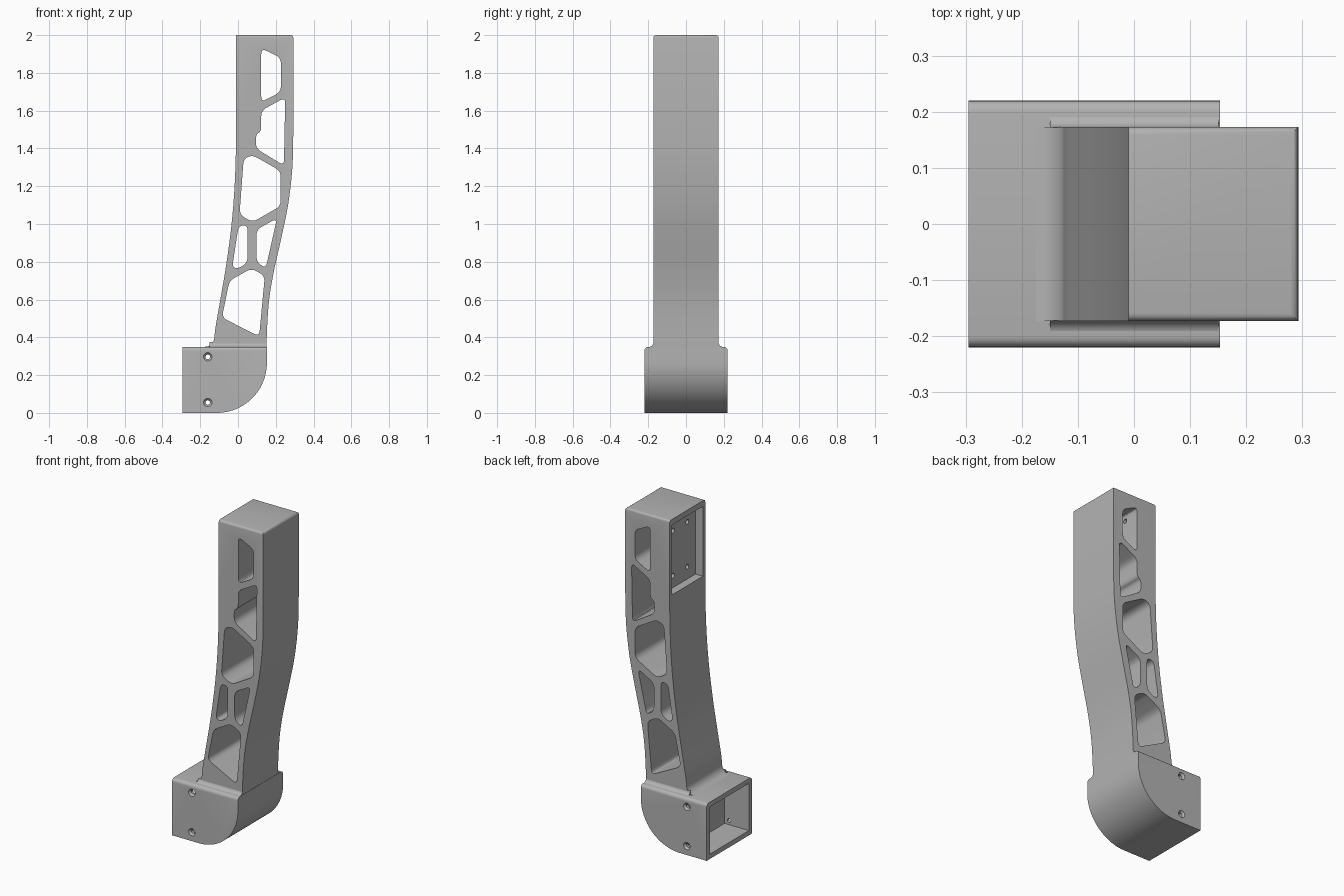
import bpy, bmesh
from math import pi, sin, cos
from mathutils import Vector, Matrix

if "Cube" in bpy.data.objects:
    bpy.data.objects.remove(bpy.data.objects["Cube"])

grey = bpy.data.materials.new("satin grey")
grey.use_nodes = True
grey.diffuse_color = (0.45, 0.45, 0.45, 1)
grey.node_tree.nodes["Principled BSDF"].inputs["Base Color"].default_value = (0.45, 0.45, 0.45, 1)


def finish(name, bm):
    bmesh.ops.recalc_face_normals(bm, faces=bm.faces)
    mesh = bpy.data.meshes.new(name)
    bm.to_mesh(mesh)
    bm.free()
    mesh.materials.append(grey)
    obj = bpy.data.objects.new(name, mesh)
    bpy.context.collection.objects.link(obj)
    return obj


def prism(points, y0, y1):
    """Extrude an x-z outline along y."""
    bm = bmesh.new()
    face = bm.faces.new([bm.verts.new((x, y0, z)) for x, z in points])
    new = bmesh.ops.extrude_face_region(bm, geom=[face])["geom"]
    bmesh.ops.translate(bm, vec=(0, y1 - y0, 0),
                        verts=[v for v in new if isinstance(v, bmesh.types.BMVert)])
    return bm


def box(x0, x1, y, z0, z1):
    return prism([(x0, z0), (x1, z0), (x1, z1), (x0, z1)], -y, y)


def rod(centre, axis, r1, r2, length):
    bm = bmesh.new()
    turn = Vector((0, 0, 1)).rotation_difference(Vector(axis)).to_matrix().to_4x4()
    bmesh.ops.create_cone(bm, cap_ends=True, segments=24, radius1=r1, radius2=r2, depth=length,
                          matrix=Matrix.Translation(centre) @ turn)
    return bm


def cut(obj, bm):
    cutter = finish("cutter", bm)
    cutter.hide_render = True
    mod = obj.modifiers.new("cut", "BOOLEAN")
    mod.operation, mod.solver, mod.object = "DIFFERENCE", "EXACT", cutter
    bpy.context.view_layer.objects.active = obj
    bpy.ops.object.modifier_apply(modifier=mod.name)
    bpy.data.objects.remove(cutter)


def rounded(points, r):
    """Round every corner of an outline."""
    out = []
    pts = [Vector(p) for p in points]
    for i, p in enumerate(pts):
        a, b = pts[i - 1] - p, pts[(i + 1) % len(pts)] - p
        start = p + a.normalized() * min(r, a.length * 0.45)
        end = p + b.normalized() * min(r, b.length * 0.45)
        for k in range(6):
            t = k / 5
            out.append(start * (1 - t) ** 2 + p * 2 * t * (1 - t) + end * t * t)
    return out


def spline(points, steps=4):
    """Smooth path through the points."""
    p = [Vector(q) for q in points]
    p = [p[0]] + p + [p[-1]]
    out = []
    for a, b, c, d in zip(p, p[1:], p[2:], p[3:]):
        for k in range(steps):
            t = k / steps
            out.append(0.5 * (2 * b + (c - a) * t + (2 * a - 5 * b + 4 * c - d) * t * t
                              + (3 * b - a - 3 * c + d) * t ** 3))
    return out + [p[-1]]


# Curved column with a fillet at its foot and softened top edges
left = spline([(-0.125, 0.40), (-0.118, 0.46), (-0.09, 0.62), (-0.06, 0.8), (-0.034, 1.0),
               (-0.018, 1.2), (-0.011, 1.4), (-0.01, 1.55)])
right = spline([(0.293, 1.5), (0.288, 1.3), (0.265, 1.1), (0.228, 0.92), (0.19, 0.75),
                (0.165, 0.6), (0.154, 0.45), (0.151, 0.34)])
foot = [(-0.175 + 0.05 * sin(a), 0.4 - 0.05 * cos(a)) for a in [k * pi / 16 for k in range(8)]]
bm = prism([(-0.175, 0.34)] + foot + left + [(-0.01, 2), (0.293, 2)] + right, -0.173, 0.173)
top = [e for e in bm.edges if all(v.co.z > 1.99 for v in e.verts)
       and max(v.co.x for v in e.verts) > 0.2]
bmesh.ops.bevel(bm, geom=top, offset=0.014, segments=4, profile=0.5, affect="EDGES")
column = finish("column", bm)

# Lightening windows through the column
windows = [
    [(0.123, 1.93), (0.227, 1.88), (0.227, 1.70), (0.123, 1.645)],
    [(0.123, 1.60), (0.25, 1.67), (0.243, 1.31), (0.095, 1.40), (0.095, 1.475), (0.123, 1.49)],
    [(0.03, 1.345), (0.077, 1.365), (0.226, 1.28), (0.226, 1.095), (0.077, 1.01), (0.008, 1.05)],
    [(0.003, 0.99), (0.05, 0.995), (0.05, 0.795), (-0.003, 0.762), (-0.03, 0.775)],
    [(0.098, 0.97), (0.206, 1.03), (0.147, 0.765), (0.098, 0.80)],
    [(-0.045, 0.70), (0.072, 0.765), (0.142, 0.725), (0.112, 0.405), (-0.085, 0.505)],
]
for outline in windows:
    cut(column, prism(rounded(outline, 0.03), -0.3, 0.3))

# Recessed mounting plate near the top with four screw holes
cut(column, box(-0.1, 0.04, 0.15, 1.535, 1.965))
for y in (-0.07, 0.07):
    for z in (1.61, 1.887):
        cut(column, rod((0.075, y, z), (1, 0, 0), 0.014, 0.014, 0.11))

# Base block with one large rounded lower corner
r = 0.265
arc = [(0.153 - r + r * sin(a), r - r * cos(a)) for a in [k * pi / 48 for k in range(25)]]
bm = prism([(-0.295, 0)] + arc + [(0.153, 0.35), (-0.295, 0.35)], -0.22, 0.22)
rims = [e for e in bm.edges if all(v.co.z > 0.34 for v in e.verts)
        and abs(e.verts[0].co.y - e.verts[1].co.y) < 0.01]
bmesh.ops.bevel(bm, geom=rims, offset=0.02, segments=5, profile=0.5, affect="EDGES")
base = finish("base_block", bm)

# Socket opening and countersunk side holes
cut(base, box(-0.4, -0.13, 0.19, 0.03, 0.32))
for z in (0.055, 0.297):
    cut(base, rod((-0.16, 0, z), (0, 1, 0), 0.012, 0.012, 0.6))
    for s in (-1, 1):
        cut(base, rod((-0.16, s * 0.215, z), (0, s, 0), 0.012, 0.024, 0.014))

# Fillets where the column sides meet the base
for side, s in (("left", -1), ("right", 1)):
    f = 0.026
    curve = [(f - f * sin(a), f - f * cos(a)) for a in [k * pi / 12 for k in range(7)]]
    bm = bmesh.new()
    rings = [[bm.verts.new((x + (0.022 - y) * (x < 0) * -0.0, s * (0.172 + y), 0.349 + z))
              for y, z in [(0, 0)] + curve] for x in (-0.15, 0.151)]
    n = len(rings[0])
    for i in range(n):
        j = (i + 1) % n
        bm.faces.new((rings[0][i], rings[0][j], rings[1][j], rings[1][i]))
    for ring in rings:
        bm.faces.new(ring)
    finish("fillet_" + side, bm)

# Smooth curved surfaces, keep machined edges crisp
for obj in bpy.context.collection.objects:
    obj.select_set(obj.type == "MESH")
bpy.context.view_layer.objects.active = column
bpy.ops.object.shade_smooth_by_angle(angle=pi / 6)
